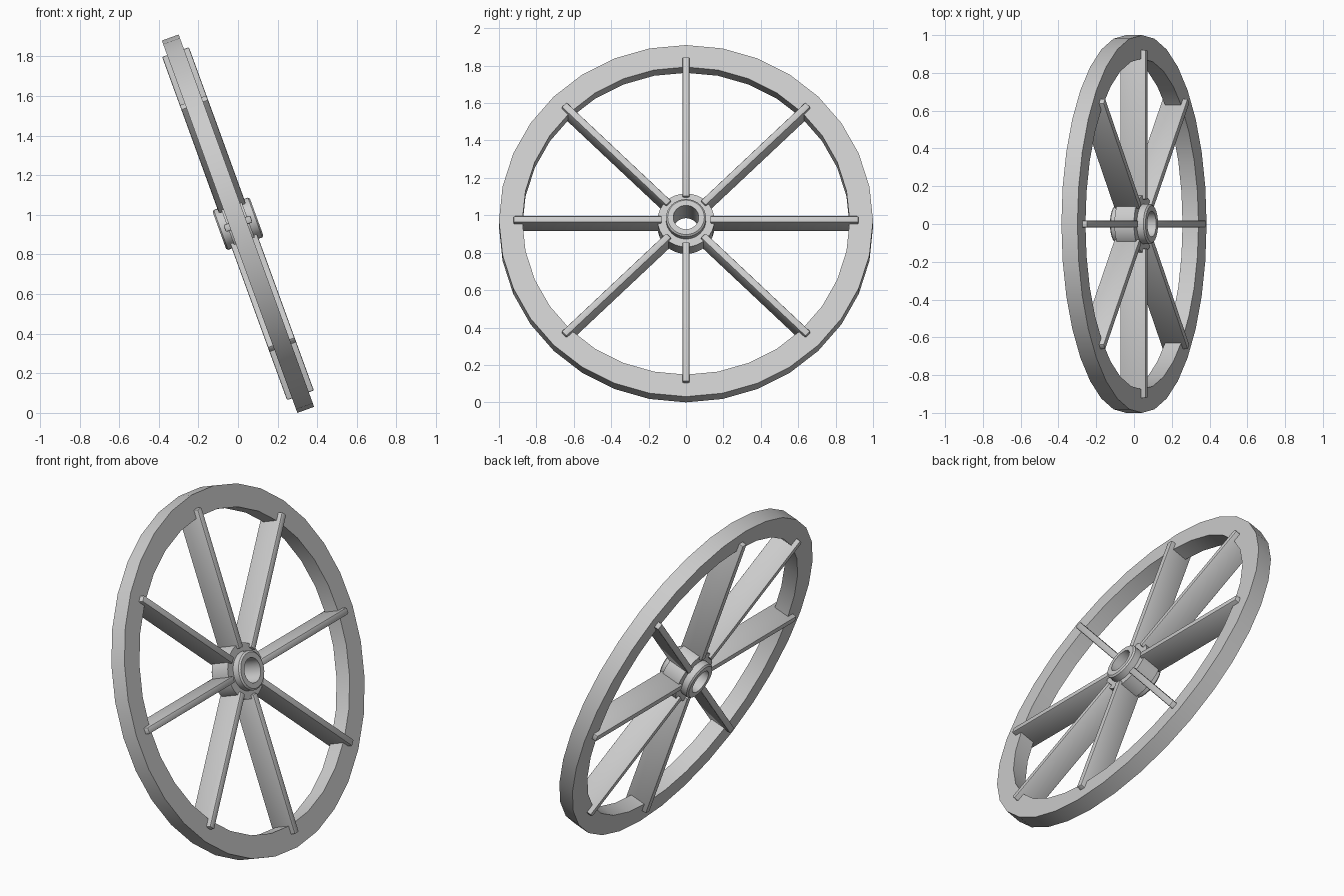
import bpy, bmesh, math
from mathutils import Matrix, Vector

cube = bpy.data.objects.get("Cube")
if cube:
    bpy.data.objects.remove(cube, do_unlink=True)

TILT = math.radians(-20)
CENTRE = Vector((0, 0, 0.955))
LEAN = Matrix.Translation(CENTRE) @ Matrix.Rotation(TILT, 4, 'Y')

grey = bpy.data.materials.new("plain_grey")
grey.use_nodes = True
colour = (0.6, 0.6, 0.6, 1)
grey.diffuse_color = colour
grey.node_tree.nodes["Principled BSDF"].inputs["Base Color"].default_value = colour


def finish(name, bm, smooth_angle=30):
    """Turn a bmesh built around the x axis into a leaning object."""
    bmesh.ops.recalc_face_normals(bm, faces=bm.faces)
    mesh = bpy.data.meshes.new(name)
    bm.to_mesh(mesh)
    bm.free()
    mesh.materials.append(grey)
    obj = bpy.data.objects.new(name, mesh)
    bpy.context.collection.objects.link(obj)
    obj.matrix_world = LEAN
    bpy.ops.object.select_all(action='DESELECT')
    obj.select_set(True)
    bpy.context.view_layer.objects.active = obj
    bpy.ops.object.shade_smooth_by_angle(angle=math.radians(smooth_angle))
    return obj


def lathe(name, profile, sides):
    """Spin a closed (x, radius) profile around the x axis."""
    bm = bmesh.new()
    rings = []
    for i in range(sides):
        a = math.tau * i / sides
        rings.append([bm.verts.new((x, r * math.sin(a), r * math.cos(a)))
                      for x, r in profile])
    n = len(profile)
    for i in range(sides):
        a, b = rings[i], rings[(i + 1) % sides]
        for j in range(n):
            k = (j + 1) % n
            bm.faces.new((a[j], a[k], b[k], b[j]))
    return finish(name, bm)


# Outer rim
lathe("rim", [(-0.045, 0.875), (-0.045, 1), (0.045, 1), (0.045, 0.875)], 32)

# Hub: wide body with a narrower bevelled collar on each side, bored through
half = [(0.055, 0.152), (0.055, 0.107), (0.092, 0.107), (0.1, 0.098), (0.1, 0.068)]
lathe("hub", half + [(-x, r) for x, r in reversed(half)], 32)

# Eight plank spokes with softened edges
INNER, OUTER, DEPTH, WIDTH = 0.13, 0.922, 0.144, 0.038
for i in range(8):
    bm = bmesh.new()
    place = (Matrix.Rotation(math.tau * i / 8, 4, 'X')
             @ Matrix.Translation((0, 0, (INNER + OUTER) / 2))
             @ Matrix.Diagonal((DEPTH, WIDTH, OUTER - INNER, 1)))
    bmesh.ops.create_cube(bm, size=1, matrix=place)
    bmesh.ops.bevel(bm, geom=bm.edges[:], offset=0.007, segments=2,
                    profile=0.5, affect='EDGES')
    finish(f"spoke_{i + 1}", bm, 40)
